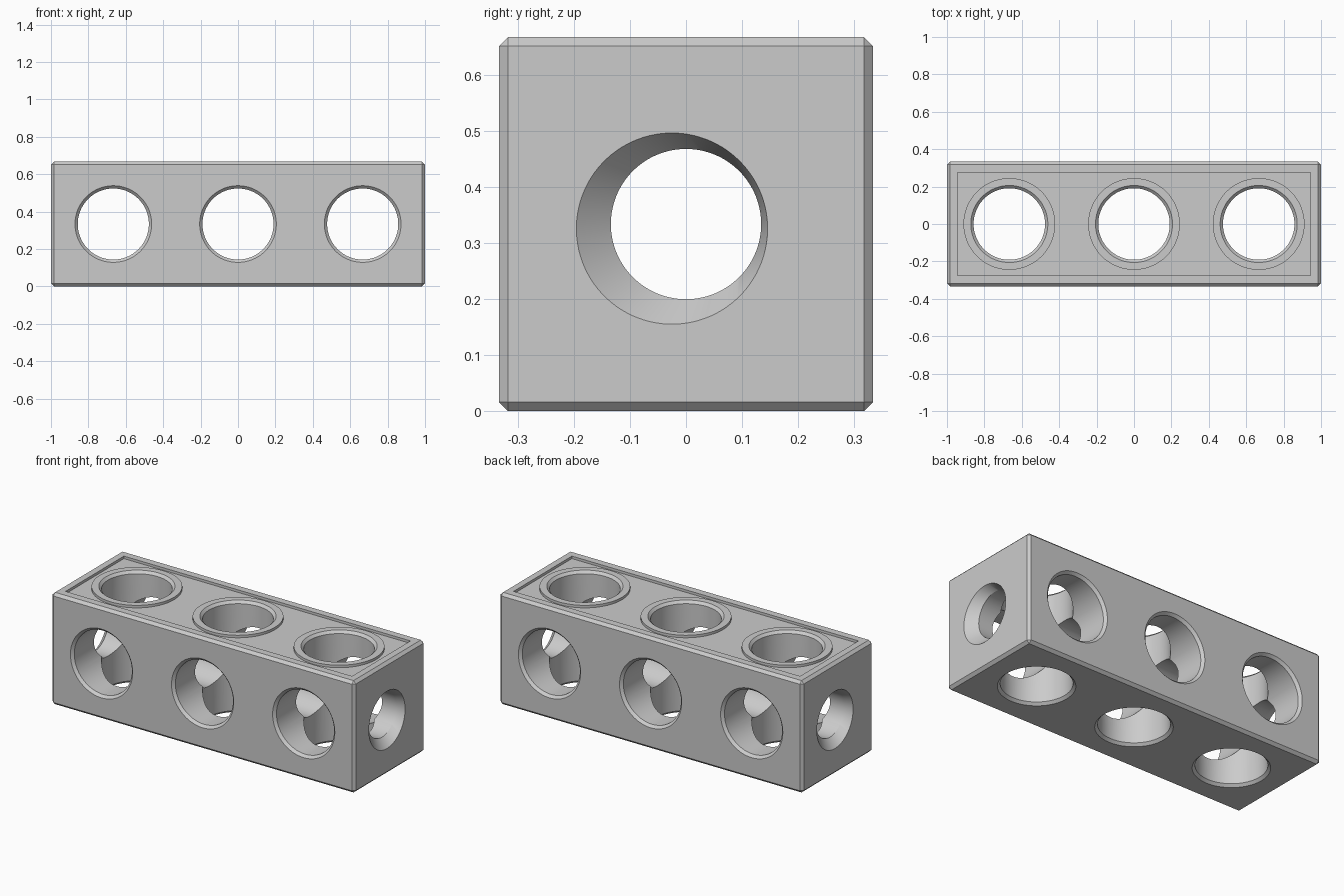
import bpy, bmesh, math

if "Cube" in bpy.data.objects:
    bpy.data.objects.remove(bpy.data.objects["Cube"])

H = 1 / 3            # half of the square section
CHAMFER = 0.016
SPACING = 2 / 3
SEGS = 96

grey = bpy.data.materials.new("mid grey")
grey.diffuse_color = (0.6, 0.6, 0.6, 1)
grey.use_nodes = True
grey.node_tree.nodes["Principled BSDF"].inputs["Base Color"].default_value = grey.diffuse_color


def make_object(name, bm):
    bmesh.ops.recalc_face_normals(bm, faces=bm.faces[:])
    mesh = bpy.data.meshes.new(name)
    bm.to_mesh(mesh)
    bm.free()
    mesh.materials.append(grey)
    obj = bpy.data.objects.new(name, mesh)
    bpy.context.collection.objects.link(obj)
    return obj


def box(name, size, centre, chamfer=0):
    bm = bmesh.new()
    bmesh.ops.create_cube(bm, size=1)
    for v in bm.verts:
        v.co = [v.co[i] * size[i] + centre[i] for i in range(3)]
    if chamfer:
        bmesh.ops.bevel(bm, geom=bm.edges[:], offset=chamfer, segments=1,
                        affect='EDGES')
    return make_object(name, bm)


def tube(name, axis, centre, rings):
    """Loft circles along an axis; ring = (distance, radius, shift_u, shift_v)."""
    bm = bmesh.new()
    loops = []
    for dist, radius, su, sv in rings:
        loop = []
        for i in range(SEGS):
            a = 2 * math.pi * (i + 0.5) / SEGS
            p = [su + radius * math.cos(a), sv + radius * math.sin(a)]
            p.insert(axis, dist)
            loop.append(bm.verts.new([p[k] + centre[k] for k in range(3)]))
        loops.append(loop)
    for lo, hi in zip(loops, loops[1:]):
        for i in range(SEGS):
            j = (i + 1) % SEGS
            bm.faces.new((lo[i], lo[j], hi[j], hi[i]))
    bm.faces.new(loops[0])
    bm.faces.new(loops[-1])
    return make_object(name, bm)


def combine(body, tool, operation):
    mod = body.modifiers.new(operation, 'BOOLEAN')
    mod.operation, mod.object, mod.solver = operation, tool, 'EXACT'
    deps = bpy.context.evaluated_depsgraph_get()
    result = bpy.data.meshes.new_from_object(body.evaluated_get(deps))
    body.modifiers.clear()
    body.data = result
    bpy.data.objects.remove(tool)


# Chamfered block with a shallow pocket in its top
beam = box("beam", (2, 2 * H, 2 * H), (0, 0, H), CHAMFER)
combine(beam, box("pocket", (1.89, 0.55, 0.04), (0, 0, 2 * H + 0.005)), 'DIFFERENCE')

# Raised collars around the top holes
for k in (-1, 0, 1):
    combine(beam, tube("collar", 2, (k * SPACING, 0, 0),
                       [(0.6, 0.245, 0, 0), (2 * H, 0.245, 0, 0)]), 'UNION')

# Cross holes with chamfered mouths, front to back and top to bottom
for k in (-1, 0, 1):
    for axis, r in ((1, 0.19), (2, 0.191)):
        half = [(H - 0.015, r, 0, 0), (H + 0.015, r + 0.03, 0, 0)]
        rings = [(-d, *rest) for d, *rest in reversed(half)] + half
        combine(beam, tube("cross_hole", axis, (k * SPACING, 0, H), rings), 'DIFFERENCE')

# Lengthwise tunnel with off-centre countersinks at both ends
combine(beam, tube("tunnel", 0, (0, 0, H), [
    (-1.05, 0.207, 0.05, -0.016), (-0.95, 0.134, 0, 0),
    (0.95, 0.134, 0, 0), (1.05, 0.207, -0.05, -0.016)]), 'DIFFERENCE')

# Smooth bores, crisp edges
bpy.ops.object.select_all(action='DESELECT')
beam.select_set(True)
bpy.context.view_layer.objects.active = beam
bpy.ops.object.shade_smooth_by_angle(angle=math.radians(25))
